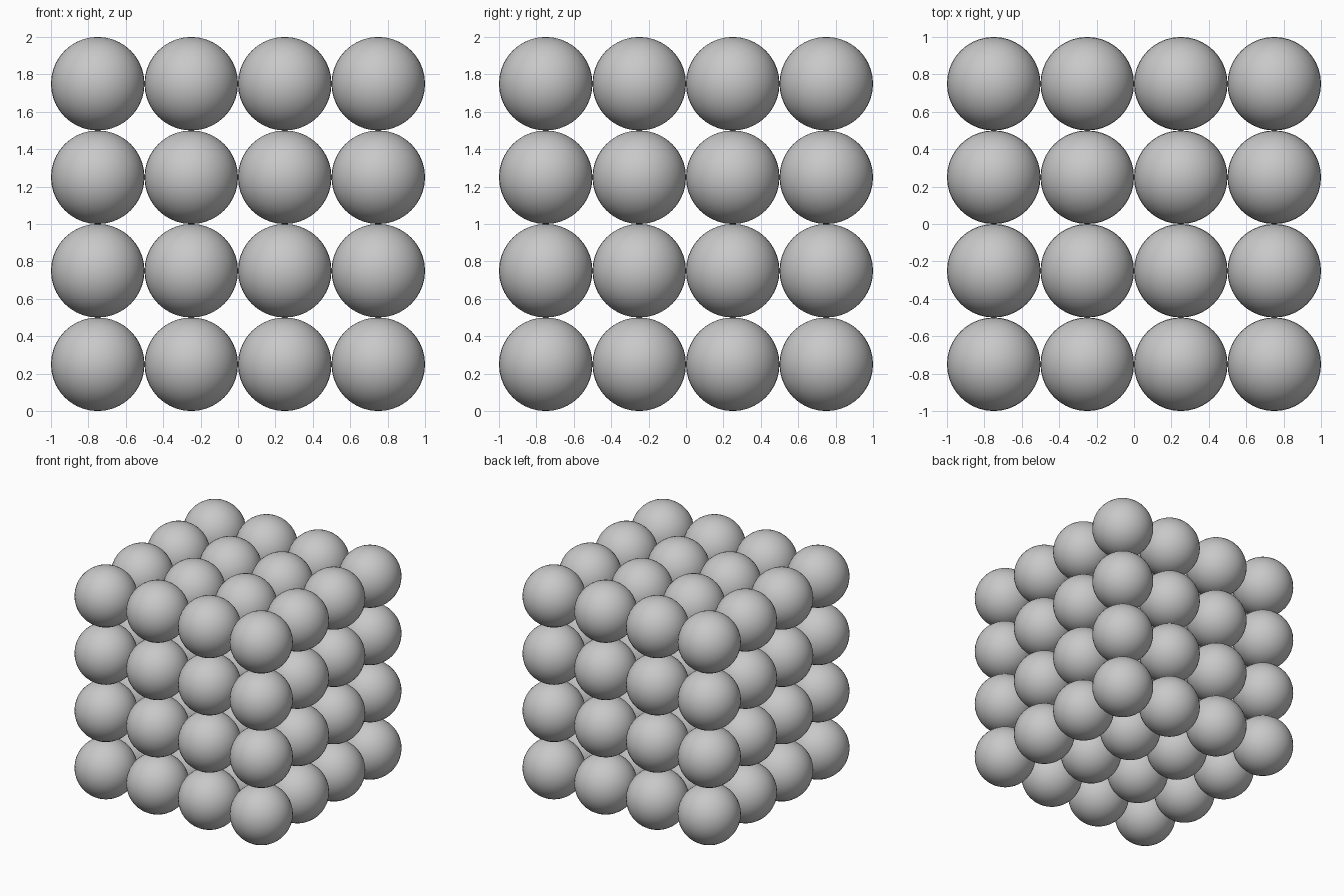
import bpy

if "Cube" in bpy.data.objects:
    bpy.data.objects.remove(bpy.data.objects["Cube"])

COUNT = 4              # balls along each axis
RADIUS = 0.25
STEP = 2 * RADIUS      # neighbouring balls just touch

# Single grey for every ball
grey = bpy.data.materials.new("light_grey")
grey.diffuse_color = (0.58, 0.58, 0.58, 1)
grey.use_nodes = True
grey.node_tree.nodes["Principled BSDF"].inputs["Base Color"].default_value = grey.diffuse_color

# Master ball, smooth shaded
bpy.ops.mesh.primitive_uv_sphere_add(segments=40, ring_count=20, radius=RADIUS)
master = bpy.context.object
bpy.ops.object.shade_smooth()
master.data.name = "ball"
master.data.materials.append(grey)

# Cubic stack of balls sharing one mesh
offset = (COUNT - 1) / 2
for k in range(COUNT):
    for j in range(COUNT):
        for i in range(COUNT):
            if i == j == k == 0:
                ball = master
            else:
                ball = bpy.data.objects.new("ball", master.data)
                bpy.context.collection.objects.link(ball)
            ball.name = f"ball_layer{k}_row{j}_column{i}"
            ball.location = ((i - offset) * STEP, (j - offset) * STEP, RADIUS + k * STEP)
